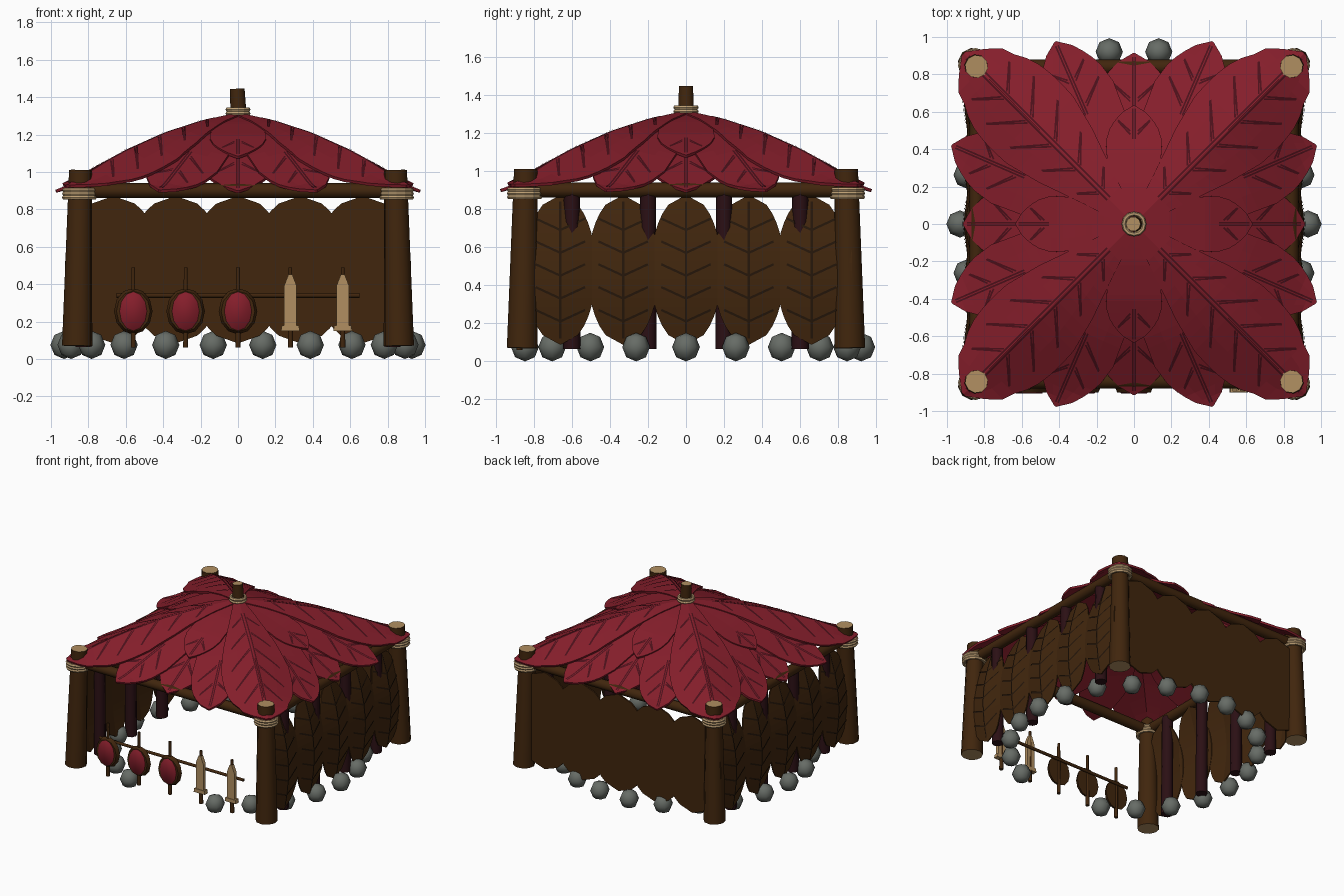
import bpy, bmesh, math
from mathutils import Vector, Matrix

if "Cube" in bpy.data.objects:
    bpy.data.objects.remove(bpy.data.objects["Cube"])

def material(name, rgb):
    m = bpy.data.materials.new(name)
    m.diffuse_color = (*rgb, 1)
    m.use_nodes = True
    m.node_tree.nodes["Principled BSDF"].inputs["Base Color"].default_value = m.diffuse_color
    return m

RED = material("leaf red", (0.235, 0.013, 0.024))
VEIN = material("dark red vein", (0.07, 0.005, 0.010))
BROWN = material("wood brown", (0.052, 0.019, 0.004))
DARK = material("dark brown vein", (0.018, 0.008, 0.003))
MAROON = material("dark maroon", (0.024, 0.005, 0.007))
TAN = material("cut wood tan", (0.44, 0.275, 0.12))
ROPE = material("rope", (0.50, 0.34, 0.17))
GREY = material("stone grey", (0.135, 0.15, 0.133))

def finish(name, bm, *mats, recalc=True, smooth=None):
    if recalc:
        bmesh.ops.recalc_face_normals(bm, faces=bm.faces)
    me = bpy.data.meshes.new(name)
    bm.to_mesh(me)
    bm.free()
    for m in mats:
        me.materials.append(m)
    if smooth:
        for p in me.polygons:
            p.use_smooth = True
        me.set_sharp_from_angle(angle=math.radians(smooth))
    ob = bpy.data.objects.new(name, me)
    bpy.context.collection.objects.link(ob)
    return ob

def tube(name, p0, p1, r0, r1, sides, mat, cap=None, stretch=1):
    """Tapered log between two points, with optional cap colour."""
    p0, p1 = Vector(p0), Vector(p1)
    bm = bmesh.new()
    bmesh.ops.create_cone(bm, cap_ends=True, segments=sides, radius1=r0, radius2=r1, depth=(p1 - p0).length)
    rot = (p1 - p0).to_track_quat('Z', 'Y').to_matrix().to_4x4()
    bm.transform(Matrix.Translation((p0 + p1) / 2) @ Matrix.Diagonal((1, 1, stretch, 1)) @ rot)
    if cap:
        for f in bm.faces:
            f.material_index = int(len(f.verts) > 4)
    return finish(name, bm, mat, cap or mat, smooth=62)

def rope(name, x, y, zs, r, thick):
    for z in zs:
        bpy.ops.mesh.primitive_torus_add(major_segments=12, minor_segments=6, major_radius=r,
                                         minor_radius=thick, location=(x, y, z))
        bpy.context.object.name = name
        bpy.context.object.data.materials.append(ROPE)

def plate(name, pts, y0, y1, mat):
    """Extruded outline in the xz plane."""
    bm = bmesh.new()
    f = bm.faces.new([bm.verts.new((x, y0, z)) for x, z in pts])
    g = bmesh.ops.extrude_face_region(bm, geom=[f])
    bmesh.ops.translate(bm, vec=(0, y1 - y0, 0), verts=[v for v in g['geom'] if isinstance(v, bmesh.types.BMVert)])
    return finish(name, bm, mat)

def lerp(table, t):
    for (a, u), (b, v) in zip(table, table[1:]):
        if t <= b:
            return u + (v - u) * (t - a) / (b - a)
    return table[-1][1]

def leaf(name, length, width, where, mat, n=16, thick=0.012):
    """Leaf surface: width(t) is the half width, where(a, b, lift) places it."""
    bm = bmesh.new()
    rows = [[bm.verts.new(where(length * i / n, v * width(i / n), 0)) for v in (-1, -.5, 0, .5, 1)]
            for i in range(n + 1)]
    for r, s in zip(rows, rows[1:]):
        for k in range(4):
            bm.faces.new((r[k], r[k + 1], s[k + 1], s[k]))
    ob = finish(name, bm, mat)
    mod = ob.modifiers.new("thickness", 'SOLIDIFY')
    mod.thickness, mod.offset = thick, 0

def veins(name, lines, where, mat, lift, w=0.006):
    """Thin strips draped over a leaf."""
    bm = bmesh.new()
    for (a0, b0), (a1, b1) in lines:
        d = Vector((a1 - a0, b1 - b0))
        px, py = Vector((-d.y, d.x)).normalized() * w
        n = max(2, int(d.length / .05))
        prev = None
        for i in range(n + 1):
            a, b = a0 + d.x * i / n, b0 + d.y * i / n
            cur = [bm.verts.new(where(a + px * s, b + py * s, lift)) for s in (-1, 1)]
            if prev:
                bm.faces.new((prev[0], prev[1], cur[1], cur[0]))
            prev = cur
    finish(name, bm, mat, recalc=False)

# ---- corner posts, rope lashings and beams ----
for sx in (-1, 1):
    for sy in (-1, 1):
        tube("corner_post", (.86 * sx, .86 * sy, .07), (.842 * sx, .842 * sy, 1.01), .082, .062, 10, BROWN, TAN)
        rope("post_rope", .848 * sx, .848 * sy, (.863, .883, .903), .08, .013)
    tube("side_beam", (.84 * sx, -.84, .9), (.84 * sx, .84, .9), .04, .04, 8, BROWN)
    tube("cross_beam", (-.84, .84 * sx, .9), (.84, .84 * sx, .9), .04, .04, 8, BROWN)

# ---- roof peak ----
tube("peak_pole", (.006, 0, 1.24), (-.004, 0, 1.445), .045, .039, 10, BROWN, TAN)
rope("peak_rope", 0, 0, (1.312, 1.334), .055, .012)

# ---- roof leaves draped over a domed square pyramid ----
SLOPE = [(0, 1.29), (.2, 1.245), (.4, 1.18), (.6, 1.09), (.8, .98), (.9, .925), (1.1, .86)]

def on_roof(angle, layer):
    c, s = math.cos(angle), math.sin(angle)
    def where(a, b, lift):
        x, y = a * c - b * s, a * s + b * c
        m, k = max(abs(x), abs(y)), min(abs(x), abs(y))
        z = lerp(SLOPE, m) - .02 * max(0, m - k) ** 2 + layer + lift - .08 * max(0, k - .7)
        return Vector((x, y, z))
    return where

CORNER_W = [(0, .03), (.2, .11), (.4, .20), (.55, .25), (.64, .255), (.7, .25), (.78, .235), (.84, .19),
            (.9, .165), (.95, .10), (1, .015)]
EDGE_W = [(0, .03), (.25, .11), (.5, .19), (.7, .2), (.82, .17), (.88, .13), (.94, .09), (1, .005)]

def roof_leaf(name, deg, length, table, layer, scale, start, double):
    where = on_roof(math.radians(deg), layer)
    width = lambda t: lerp(table, t) * scale
    leaf(name, length, width, where, RED, 20, .016)
    lines = [((start * length, o), (length * .98, o)) for o in ((-.011, .011) if double else (-.007, .007))]
    t = start + .04
    while t < .86:
        for s in (-1, 1):
            w = width(t + .08)
            for o in (0, .018):
                lines.append(((t * length + o, .02 * s), (t * length + .6 * w + o * .3, .72 * w * s)))
        t += .14
    veins(name + "_veins", lines, where, VEIN, .012, .0045)

for q in range(4):
    roof_leaf("roof_middle_leaf", 90 * q, .91, EDGE_W, -.012, 1.1, .68, False)
    for d in (23.4, 66.6):
        roof_leaf("roof_edge_leaf", 90 * q + d, 1.06, EDGE_W, .002, 1, .6, False)
    roof_leaf("roof_inner_leaf", 90 * q, .63, EDGE_W, .012, .75, .72, False)
    roof_leaf("roof_corner_leaf", 90 * q + 45, 1.285, CORNER_W, .02, 1, .15, True)

# ---- woven leaf walls ----
ellipse = lambda r: (lambda t: r * math.sqrt(max(0, 1 - (2 * t - 1) ** 2)) + .004)
for i in range(5):
    c = -.66 + .33 * i
    for s in (-1, 1):
        def side(a, b, lift, s=s, c=c):
            t = min(1, max(0, a / .78))
            x = .872 - .055 * t + .06 * math.sin(math.pi * t)
            return Vector((s * (x - .12 * abs(b) + lift), c + b, .09 + a))
        leaf("side_wall_leaf", .78, ellipse(.182), side, BROWN, 16, .01)
        lines = [((.03, 0), (.75, 0))]
        for k in range(5):
            a = .12 + .12 * k
            lines += [((a, .0), (a + .06, e * .13)) for e in (-1, 1)]
        veins("side_leaf_veins", lines, side, DARK, .011, .006)
    def back(a, b, lift, c=c):
        return Vector((c * 1.01 + b, .865 + lift, .085 + a))
    leaf("back_wall_leaf", .785, ellipse(.255), back, BROWN, 20, .012)

# ---- dark stakes crossing the side walls ----
for s in (-1, 1):
    for y in (-.6, -.2, .2, .6):
        tube("wall_stake", (.825 * s, y, .065), (.83 * s, y, .9), .045, .042, 8, MAROON)

# ---- stone ring, open at the front ----
for k in range(22):
    a = 2 * math.pi * k / 22
    x, y = .93 * math.cos(a), .93 * math.sin(a)
    if y < -.9:
        continue
    bm = bmesh.new()
    bmesh.ops.create_uvsphere(bm, u_segments=8, v_segments=4, radius=.073)
    bm.transform(Matrix.Translation((x, y, .075)) @ Matrix.Diagonal((1, 1, 1.03, 1)))
    finish("ring_stone", bm, GREY, smooth=80)

# ---- front rack with shields and blades ----
Y = -.855
tube("rack_bar", (-.65, Y, .34), (.65, Y, .34), .013, .013, 6, BROWN)
for x in (-.56, -.28, 0):
    tube("shield_handle", (x, Y - .02, .06), (x, Y - .02, .49), .015, .011, 6, BROWN)
    tube("shield_rim", (x, Y - .015, .255), (x, Y - .045, .255), .103, .09, 12, BROWN, stretch=1.2)
    tube("shield_face", (x, Y - .04, .255), (x, Y - .05, .255), .076, .07, 12, RED, stretch=1.42)
for x in (.28, .56):
    tube("blade_handle", (x, Y - .02, .06), (x, Y - .02, .49), .016, .011, 6, BROWN)
    pts = [(-.034, .17), (.034, .17), (.034, .39), (.01, .452), (-.01, .452), (-.034, .39)]
    plate("blade", [(x + u, z) for u, z in pts], Y - .04, Y - .01, TAN)
    plate("blade_guard", [(x + u, z) for u, z in ((-.05, .15), (.05, .15), (.045, .18), (-.045, .18))],
          Y - .045, Y - .005, TAN)
